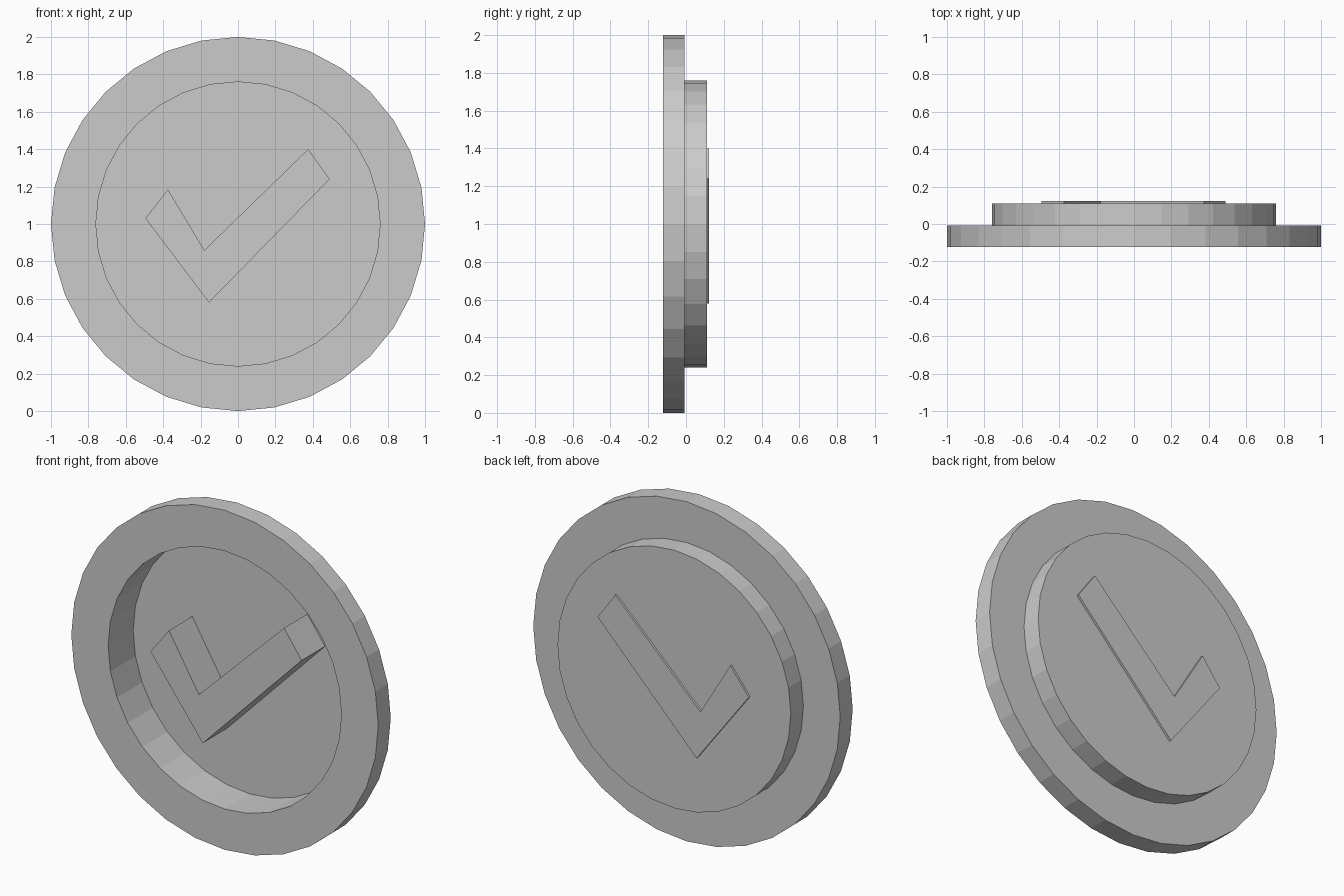
import bpy, bmesh
from math import sin, cos, pi

cube = bpy.data.objects.get("Cube")
if cube:
    bpy.data.objects.remove(cube, do_unlink=True)

SIDES = 32
CENTRE_Z = 1.0
FRONT, STEP, BACK = -0.123, -0.007, 0.11
OUTER, INNER = 1.0, 0.76

grey = bpy.data.materials.new("plain grey")
grey.use_nodes = True
grey.diffuse_color = (0.6, 0.6, 0.6, 1)
grey.node_tree.nodes["Principled BSDF"].inputs["Base Color"].default_value = grey.diffuse_color


def finish(name, bm):
    bmesh.ops.recalc_face_normals(bm, faces=bm.faces)
    mesh = bpy.data.meshes.new(name)
    bm.to_mesh(mesh)
    bm.free()
    mesh.materials.append(grey)
    obj = bpy.data.objects.new(name, mesh)
    bpy.context.collection.objects.link(obj)
    return obj


def turned(name, profile, cap_end=False):
    """Turn a (radius, y) profile around the y axis."""
    bm = bmesh.new()
    rings = []
    for radius, y in profile:
        angles = [2 * pi * i / SIDES for i in range(SIDES)]
        rings.append([bm.verts.new((radius * cos(a), y, CENTRE_Z + radius * sin(a)))
                      for a in angles])
    for a, b in zip(rings, rings[1:]):
        for i in range(SIDES):
            j = (i + 1) % SIDES
            bm.faces.new((a[i], a[j], b[j], b[i]))
    if cap_end:
        bm.faces.new(rings[-1])
    return finish(name, bm)


def prism(name, outline, y0, y1):
    """Extrude an (x, z) outline along y."""
    bm = bmesh.new()
    face = bm.faces.new([bm.verts.new((x, y0, z)) for x, z in outline])
    ext = bmesh.ops.extrude_face_region(bm, geom=[face], use_keep_orig=True)
    verts = [v for v in ext["geom"] if isinstance(v, bmesh.types.BMVert)]
    bmesh.ops.translate(bm, verts=verts, vec=(0, y1 - y0, 0))
    return finish(name, bm)


# Wide outer rim
turned("outer_rim", [(INNER, FRONT), (OUTER, FRONT), (OUTER, STEP), (INNER, STEP)])

# Hollow dish, open at the front and standing out at the back
turned("recessed_dish", [(INNER, FRONT), (INNER, BACK)], cap_end=True)

# Tick mark passing through the dish floor
tick = [(-0.495, 1.03), (-0.375, 1.185), (-0.18, 0.86),
        (0.375, 1.40), (0.49, 1.24), (-0.155, 0.58)]
prism("tick_mark", tick, -0.107, 0.123)
